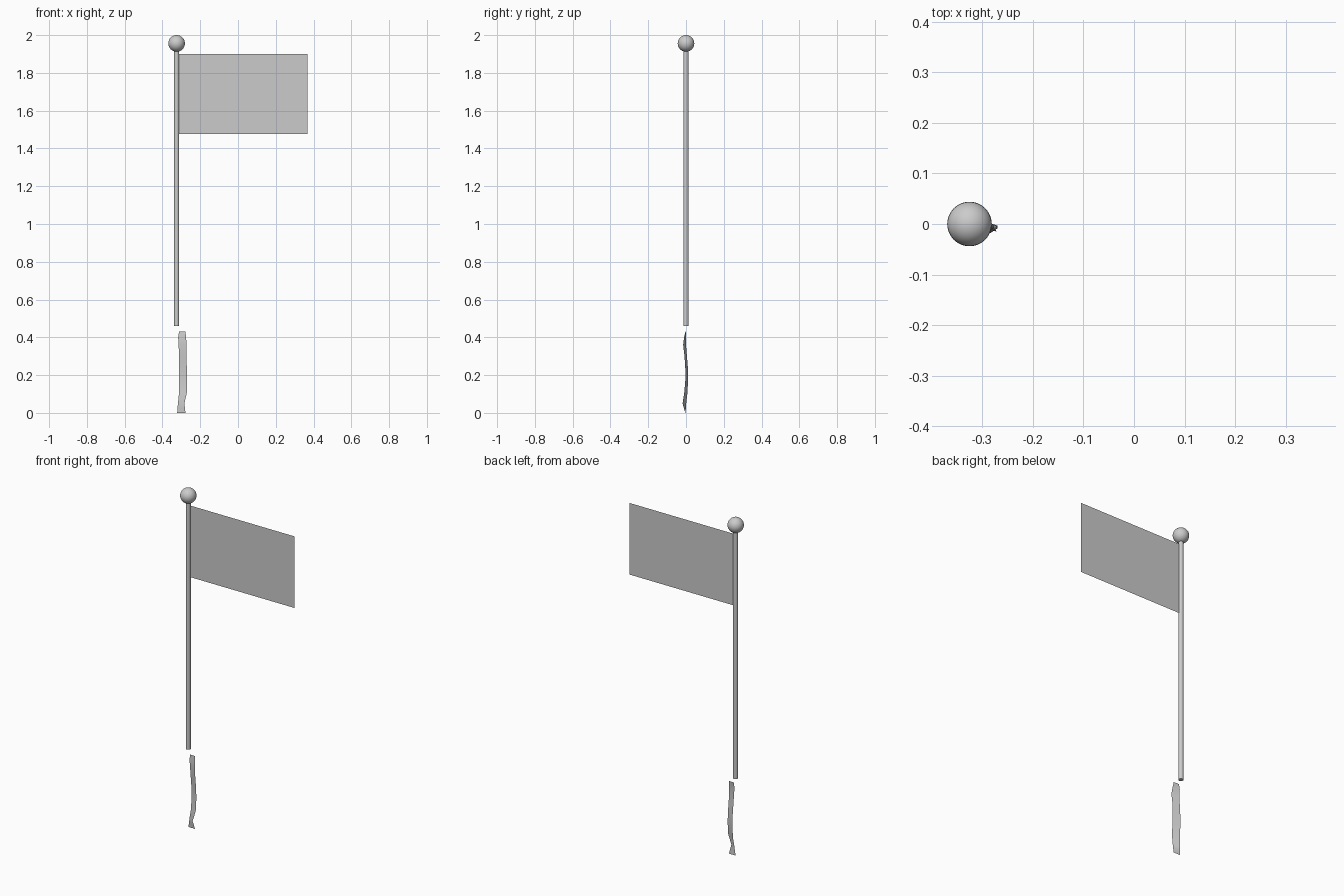
import bpy, bmesh, math

if "Cube" in bpy.data.objects:
    bpy.data.objects.remove(bpy.data.objects["Cube"])

PX = -0.325  # pole axis

grey = bpy.data.materials.new("plain grey")
grey.diffuse_color = (0.6, 0.6, 0.6, 1)
grey.use_nodes = True
grey.node_tree.nodes["Principled BSDF"].inputs["Base Color"].default_value = grey.diffuse_color


def finish(name, smooth=True):
    ob = bpy.context.object
    ob.name = name
    ob.data.materials.append(grey)
    if smooth:
        bpy.ops.object.shade_smooth_by_angle(angle=math.radians(40))
    return ob


def sheet(name, rows):
    """Single-thickness cloth from rows of points."""
    bm = bmesh.new()
    grid = [[bm.verts.new(p) for p in row] for row in rows]
    for a, b in zip(grid, grid[1:]):
        for i in range(len(a) - 1):
            bm.faces.new((a[i], b[i], b[i + 1], a[i + 1]))
    me = bpy.data.meshes.new(name)
    bm.to_mesh(me)
    bm.free()
    ob = bpy.data.objects.new(name, me)
    bpy.context.collection.objects.link(ob)
    bpy.ops.object.select_all(action='DESELECT')
    bpy.context.view_layer.objects.active = ob
    ob.select_set(True)
    return finish(name)


# Pole
bpy.ops.mesh.primitive_cylinder_add(vertices=16, radius=0.0135, depth=1.46,
                                    location=(PX, 0, 1.19))
finish("pole")

# Ball on top
bpy.ops.mesh.primitive_uv_sphere_add(segments=32, ring_count=16, radius=0.044,
                                     location=(PX, 0, 1.956))
finish("finial_ball")

# Flat flag
sheet("flag", [[(-0.312, 0, 1.90), (0.368, 0, 1.90)],
               [(-0.312, 0, 1.477), (0.368, 0, 1.477)]])

# Loose twisted ribbon under the pole: z, left x, left y, right x, right y
ribbon = [
    (0.430, -0.312, -0.001, -0.278, -0.003),
    (0.400, -0.317, 0.000, -0.275, -0.010),
    (0.360, -0.314, 0.000, -0.272, -0.015),
    (0.300, -0.313, 0.005, -0.273, -0.008),
    (0.240, -0.312, 0.010, -0.271, -0.004),
    (0.180, -0.312, 0.011, -0.270, -0.003),
    (0.110, -0.312, 0.008, -0.270, -0.009),
    (0.050, -0.318, 0.001, -0.284, -0.018),
    (0.025, -0.320, 0.000, -0.281, -0.011),
    (0.000, -0.322, -0.004, -0.278, -0.004),
]
sheet("ribbon", [[(lx, ly, z), (rx, ry, z)] for z, lx, ly, rx, ry in ribbon])
